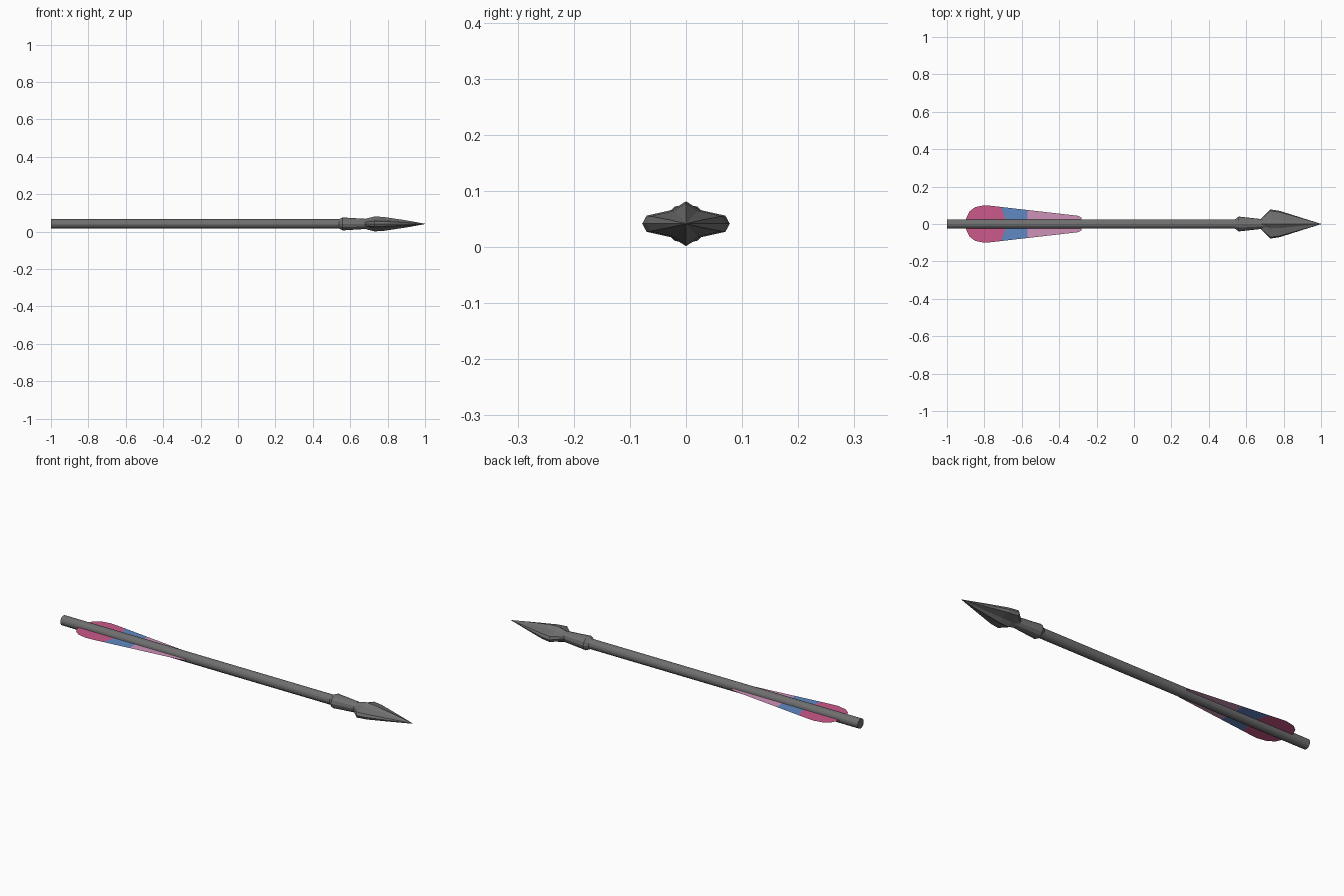
import bpy, bmesh, math

if "Cube" in bpy.data.objects:
    bpy.data.objects.remove(bpy.data.objects["Cube"])

ZC = 0.0415  # height of the arrow's axis


def material(name, rgb):
    m = bpy.data.materials.new(name)
    m.diffuse_color = (*rgb, 1)
    m.use_nodes = True
    m.node_tree.nodes["Principled BSDF"].inputs["Base Color"].default_value = m.diffuse_color
    return m


def make_object(name, bm, mats):
    bmesh.ops.recalc_face_normals(bm, faces=bm.faces)
    me = bpy.data.meshes.new(name)
    bm.to_mesh(me)
    bm.free()
    ob = bpy.data.objects.new(name, me)
    bpy.context.collection.objects.link(ob)
    for m in mats:
        me.materials.append(m)
    return ob


def loft(name, section, rings, mat):
    """Sweep a unit (y, z) section along x; rings are (x, y half size, z half size)."""
    bm = bmesh.new()
    loops = [[bm.verts.new((x, y * a, ZC + z * b)) for y, z in section] for x, a, b in rings]
    n = len(section)
    for l0, l1 in zip(loops, loops[1:]):
        for i in range(n):
            j = (i + 1) % n
            bm.faces.new((l0[i], l0[j], l1[j], l1[i]))
    bm.faces.new(loops[0])
    bm.faces.new(loops[-1])
    return make_object(name, bm, [mat])


def circle(n):
    return [(math.cos(2 * math.pi * i / n), math.sin(2 * math.pi * i / n)) for i in range(n)]


grey = material("dark_grey", (0.16, 0.16, 0.16))
rose = material("deep_pink", (0.60, 0.10, 0.26))
blue = material("blue", (0.12, 0.25, 0.55))
pink = material("light_pink", (0.62, 0.29, 0.48))

# Shaft
loft("shaft", circle(16), [(-1, .025, .025), (0.6, .025, .025)], grey)

# Socket collar behind the head
loft("collar", circle(12), [(0.54, .025, .025), (0.56, .040, .035), (0.585, .037, .033),
                            (0.685, .026, .027), (0.72, .026, .027)], grey)

# Ridged head: one quadrant of the section mirrored to all four
quad = [(1, 0), (0.9, 0.36), (0.3, 0.62), (0, 1)]
half = quad + [(-y, z) for y, z in quad[-2::-1]]
section = half + [(y, -z) for y, z in half[-2:0:-1]]
loft("arrow_head", section, [(0.68, .030, .027), (0.73, .078, .040), (0.78, .070, .037),
                             (0.90, .032, .019), (1.0, .001, .001)], grey)

# Flat fletching, in strips across x: (x at the edge, x at the axis, half width)
strips = [(-0.895, -0.905, .035), (-0.88, -0.89, .067), (-0.85, -0.85, .09), (-0.80, -0.80, .1),
          (-0.76, -0.75, .097), (-0.71, -0.68, .091), (-0.57, -0.57, .075),
          (-0.30, -0.30, .044), (-0.28, -0.28, .035)]
bm = bmesh.new()
rows = [[bm.verts.new((xe if s else xa, s * w, ZC)) for s in (-1, 0, 1)] for xe, xa, w in strips]
for k, (r0, r1) in enumerate(zip(rows, rows[1:])):
    for i in (0, 1):
        f = bm.faces.new((r0[i], r1[i], r1[i + 1], r0[i + 1]))
        f.material_index = 0 if k < 5 else 1 if k < 6 else 2
make_object("fletching", bm, [rose, blue, pink])
